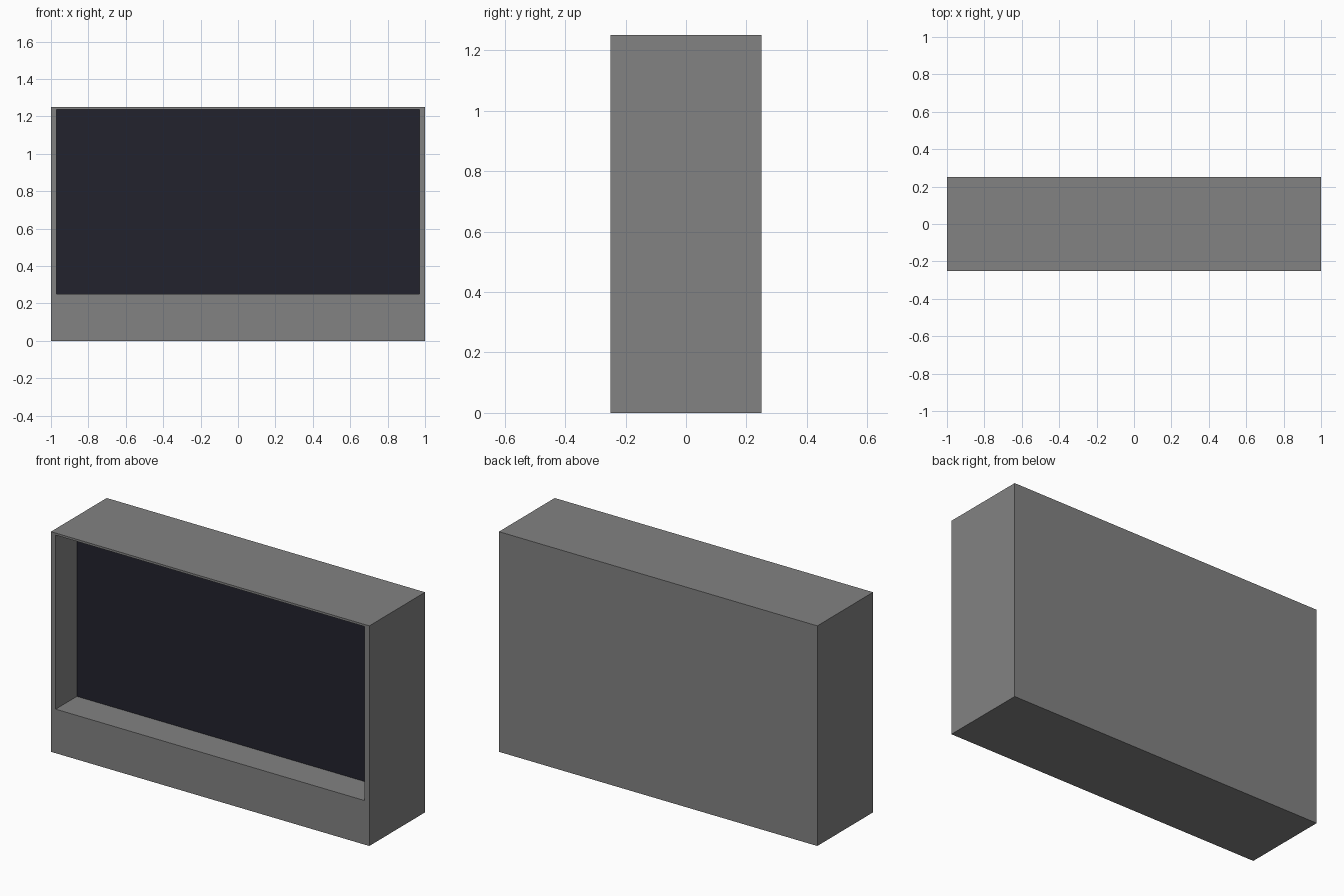
import bpy
import bmesh
from mathutils import Vector

WIDTH, DEPTH, HEIGHT = 2.0, 0.5, 1.25
OPEN_X, OPEN_BOTTOM, OPEN_TOP = 0.97, 0.25, 1.238
RECESS = 0.19

default = bpy.data.objects.get("Cube")
if default:
    bpy.data.objects.remove(default, do_unlink=True)


def make_material(name, color):
    mat = bpy.data.materials.new(name)
    mat.use_nodes = True
    mat.diffuse_color = color
    mat.node_tree.nodes["Principled BSDF"].inputs["Base Color"].default_value = color
    return mat


grey = make_material("casing grey", (0.225, 0.225, 0.225, 1))
dark = make_material("screen dark blue", (0.016, 0.016, 0.026, 1))

# Casing block standing on the ground
bm = bmesh.new()
bmesh.ops.create_cube(bm, size=1)
bmesh.ops.scale(bm, vec=(WIDTH, DEPTH, HEIGHT), verts=bm.verts)
bmesh.ops.translate(bm, vec=(0, 0, HEIGHT / 2), verts=bm.verts)

# Front opening: inset the front face and fit it to the frame
bm.normal_update()
front = min(bm.faces, key=lambda f: f.calc_center_median().y)
bmesh.ops.inset_individual(bm, faces=[front], thickness=0.1)
middle = front.calc_center_median()
for v in front.verts:
    v.co.x = OPEN_X if v.co.x > 0 else -OPEN_X
    v.co.z = OPEN_TOP if v.co.z > middle.z else OPEN_BOTTOM

# Recess walls, ending in the screen
pushed = bmesh.ops.extrude_discrete_faces(bm, faces=[front])
screen = pushed["faces"][0]
bmesh.ops.translate(bm, vec=Vector((0, RECESS, 0)), verts=screen.verts)
screen.material_index = 1

mesh = bpy.data.meshes.new("display_cabinet")
bm.to_mesh(mesh)
bm.free()
mesh.materials.append(grey)
mesh.materials.append(dark)
cabinet = bpy.data.objects.new("display_cabinet", mesh)
bpy.context.collection.objects.link(cabinet)
